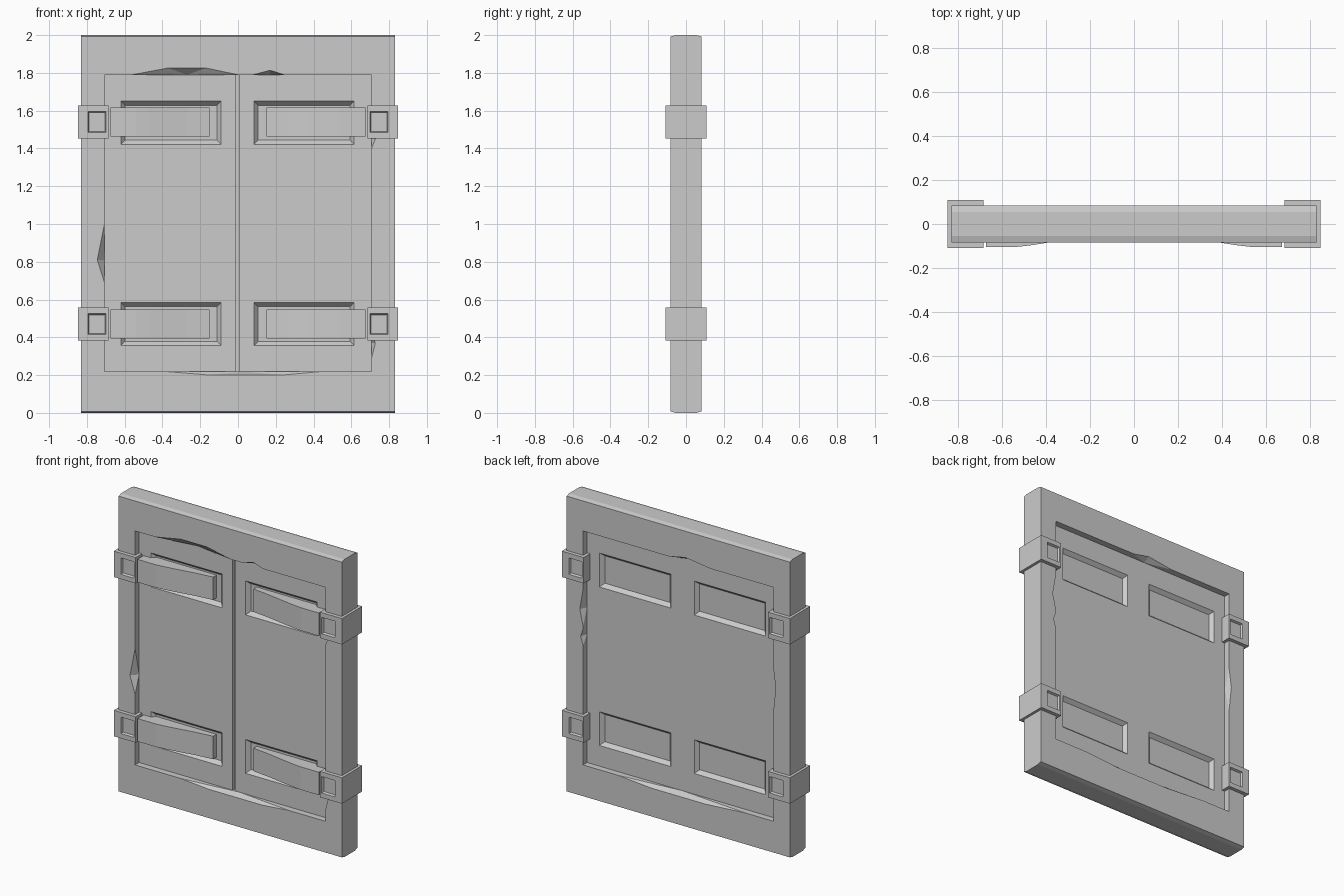
import bpy, bmesh
from mathutils import Vector

if "Cube" in bpy.data.objects:
    bpy.data.objects.remove(bpy.data.objects["Cube"])


def make(name, hulls):
    """One object made of several convex hulls, each given as a list of points."""
    bm = bmesh.new()
    for pts in hulls:
        vs = [bm.verts.new(p) for p in pts]
        r = bmesh.ops.convex_hull(bm, input=vs)
        junk = {g for g in r["geom_interior"] + r["geom_unused"]
                if isinstance(g, bmesh.types.BMVert)}
        bmesh.ops.delete(bm, geom=list(junk), context='VERTS')
    bmesh.ops.dissolve_limit(bm, angle_limit=0.001, verts=bm.verts, edges=bm.edges)
    bmesh.ops.recalc_face_normals(bm, faces=bm.faces)
    me = bpy.data.meshes.new(name)
    bm.to_mesh(me)
    bm.free()
    ob = bpy.data.objects.new(name, me)
    bpy.context.collection.objects.link(ob)
    return ob


def box(x0, x1, y0, y1, z0, z1):
    return [(x, y, z) for x in (x0, x1) for y in (y0, y1) for z in (z0, z1)]


def cut(ob, hulls):
    """Subtract hulls from an object and bake the result."""
    cutter = make("cutter", hulls)
    cutter.hide_render = True
    m = ob.modifiers.new("cut", 'BOOLEAN')
    m.operation, m.solver, m.object = 'DIFFERENCE', 'EXACT', cutter
    bpy.context.view_layer.update()
    dg = bpy.context.evaluated_depsgraph_get()
    me = bpy.data.meshes.new_from_object(ob.evaluated_get(dg))
    ob.modifiers.clear()
    ob.data = me
    bpy.data.objects.remove(cutter)


def pocket(x0, x1, z0, z1, ys, depth, slope, s):
    """Recess with sloped walls; s = -1 front, +1 back."""
    pts = []
    for y, i in ((ys + 0.05, 0), (ys, 0), (ys - depth, slope)):
        pts += [(x, s * y, z) for x in (x0 + i, x1 - i) for z in (z0 + i, z1 - i)]
    return pts


IX, Z0, Z1, FY = 0.707, 0.218, 1.79, 0.083   # opening and frame half depth


def chip(side, a, b, peaks, h, s, depth=0.043):
    """Broken wedge along an inner edge of the frame."""
    def P(t, out, y):
        if side in ('top', 'bottom'):
            return (t, s * y, Z1 + out if side == 'top' else Z0 - out)
        return ((IX + out) * (1 if side == 'right' else -1), s * y, t)
    mid = sum(peaks) / len(peaks)
    pts = []
    for y in (FY, FY + 0.04):
        pts += [P(a, 0, y), P(b, 0, y)] + [P(t, h, y) for t in peaks]
    pts += [P(mid, 0, FY - depth), P(mid, -0.03, FY - depth),
            P(a, -0.03, FY), P(b, -0.03, FY)]
    return pts


# Frame with gently crowned top and bottom edges
prof = [(-FY, 0.008), (-0.055, 0), (0.055, 0), (FY, 0.008),
        (FY, 1.992), (0.055, 2), (-0.055, 2), (-FY, 1.992)]
frame = make("frame", [[(x, y, z) for x in (-0.83, 0.83) for y, z in prof]])
cut(frame, [box(-IX, IX, -0.3, 0.3, Z0, Z1)])
chips = [
    ('top', -0.56, 0.0, (-0.37, -0.17), 0.036, -1),
    ('top', 0.08, 0.245, (0.17,), 0.024, -1),
    ('left', 0.69, 1.0, (0.81,), 0.038, -1),
    ('right', 1.4, 1.52, (1.45,), 0.02, -1),
    ('right', 0.29, 0.42, (0.37,), 0.02, -1),
    ('bottom', -0.37, 0.43, (-0.16, 0.24), 0.017, -1),
    ('top', -0.24, 0.07, (-0.05,), 0.025, 1),
    ('right', 1.15, 1.4, (1.26,), 0.025, 1),
    ('right', 1.02, 1.13, (1.08,), 0.018, 1),
    ('left', 0.95, 1.25, (1.12,), 0.018, 1),
    ('bottom', -0.5, 0.45, (-0.2, 0.2), 0.02, 1),
]
for c in chips:
    cut(frame, [chip(*c)])

# Door slab: recessed panels on both faces, centre seam on the front
door = make("door_panels", [box(-0.76, 0.76, -0.04, 0.04, 0.16, 1.85)])
cuts = [box(-0.012, 0.004, -0.2, -0.005, 0.1, 1.9)]
for s in (-1, 1):
    for x0, x1 in ((-0.62, -0.09), (0.085, 0.615)):
        for z0, z1 in ((0.357, 0.584), (1.422, 1.65)):
            cuts.append(pocket(x0, x1, z0, z1, 0.04, 0.025, 0.022, s))
cut(door, cuts)

# Hinge clamps round the frame, and curved hinge straps on the front
curve = [(0.674, -0.105), (0.54, -0.105), (0.47, -0.097), (0.38, -0.083),
         (0.27, -0.064), (0.15, -0.05)]
for side, sx in (("left", -1), ("right", 1)):
    for level, zc in (("lower", 0.47), ("upper", 1.54)):
        xs = sorted((sx * 0.685, sx * 0.848))
        clamp = make(f"hinge_clamp_{level}_{side}",
                     [box(*xs, -0.108, 0.108, zc - 0.087, zc + 0.087)])
        xs = sorted((sx * 0.698, sx * 0.795))
        cut(clamp, [pocket(*xs, zc - 0.055, zc + 0.055, 0.108, 0.014, 0.006, s)
                    for s in (-1, 1)])
        segs = []
        for (xa, ya), (xb, yb) in zip(curve, curve[1:]):
            segs.append([(sx * x, y, zc + h) for x, y0 in ((xa, ya), (xb, yb))
                         for y in (y0, -0.012) for h in (-0.077, 0.077)])
        strap = make(f"hinge_strap_{level}_{side}", segs)
        # Weld the segments into one clean solid
        bm = bmesh.new()
        bm.from_mesh(strap.data)
        bmesh.ops.delete(bm, context='FACES_ONLY', geom=[
            f for f in bm.faces if abs(f.normal.x) > 0.99
            and 0.16 < abs(f.calc_center_median().x) < 0.66])
        bmesh.ops.remove_doubles(bm, verts=bm.verts, dist=0.0005)
        bmesh.ops.recalc_face_normals(bm, faces=bm.faces)
        bm.to_mesh(strap.data)
        bm.free()
